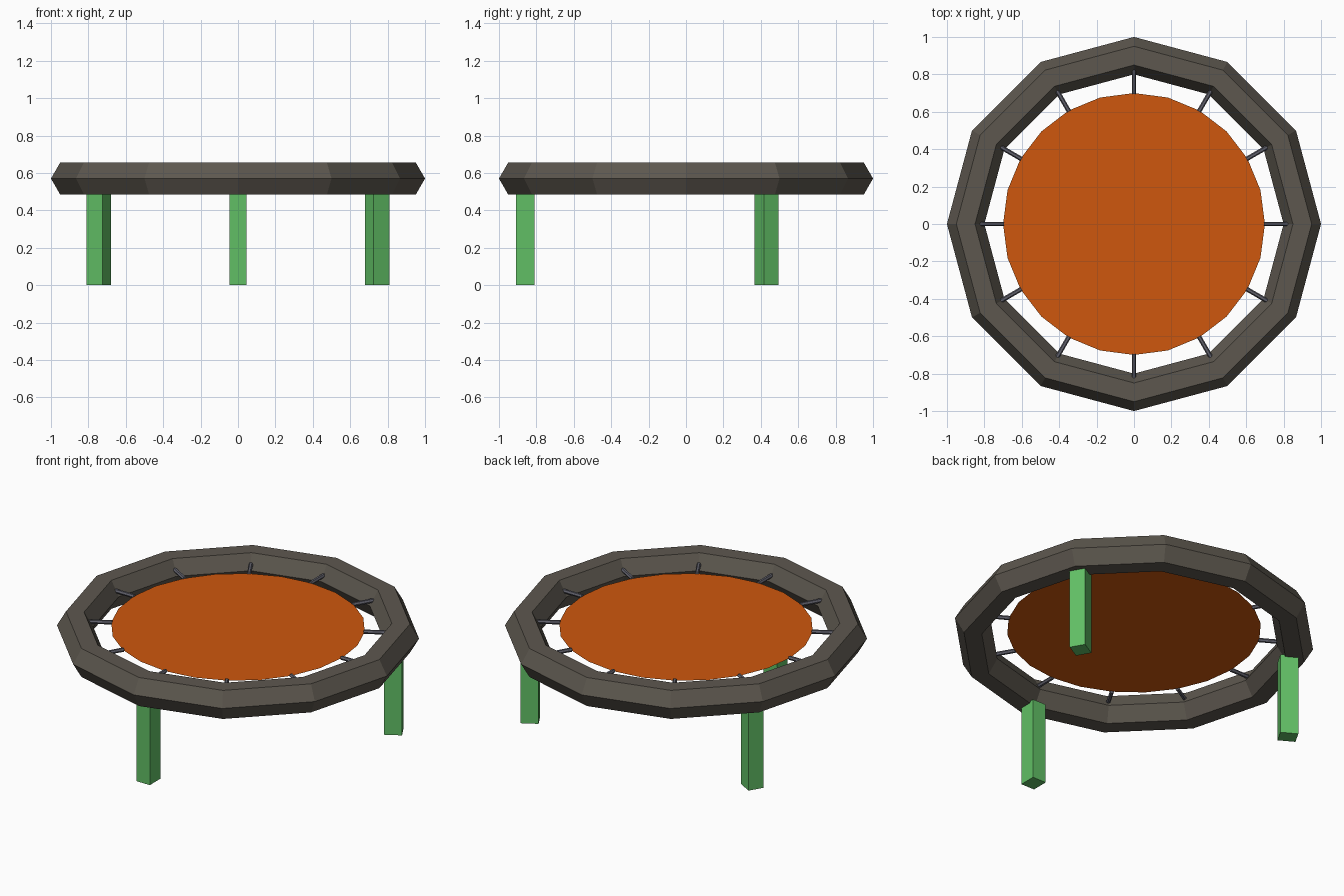
import bpy
from math import radians, cos, sin, pi

if "Cube" in bpy.data.objects:
    bpy.data.objects.remove(bpy.data.objects["Cube"])


def finish(name, color):
    ob = bpy.context.object
    ob.name = name
    mat = bpy.data.materials.get(color[0]) or bpy.data.materials.new(color[0])
    mat.diffuse_color = (*color[1], 1)
    mat.use_nodes = True
    mat.node_tree.nodes["Principled BSDF"].inputs["Base Color"].default_value = mat.diffuse_color
    ob.data.materials.append(mat)
    return ob


FRAME = ("frame_grey", (0.11, 0.097, 0.078))
ORANGE = ("mat_orange", (0.62, 0.095, 0.004))
GREEN = ("leg_green", (0.12, 0.52, 0.13))
STEEL = ("spring_steel", (0.12, 0.12, 0.15))

RING_Z, MAT_Z = 0.57, 0.60

# Twelve-sided padded frame with a hexagonal section
bpy.ops.mesh.primitive_torus_add(major_segments=12, minor_segments=6,
                                 major_radius=0.9, minor_radius=0.1,
                                 location=(0, 0, RING_Z))
ring = finish("frame_ring", FRAME)
ring.data.shade_flat()

# Jumping mat
bpy.ops.mesh.primitive_circle_add(vertices=24, radius=0.7, fill_type='NGON',
                                  location=(0, 0, MAT_Z))
finish("jumping_mat", ORANGE)

# Springs joining the mat to the frame
for i in range(12):
    a = i * pi / 6
    bpy.ops.mesh.primitive_cylinder_add(vertices=6, radius=0.012, depth=0.13,
                                        location=(0.76 * cos(a), 0.76 * sin(a), MAT_Z),
                                        rotation=(0, pi / 2, a))
    finish(f"spring_{i + 1}", STEEL)

# Three square legs, turned to face outward
for name, deg in (("front_leg", -90), ("back_right_leg", 30), ("back_left_leg", 150)):
    a, h = radians(deg), 0.495
    bpy.ops.mesh.primitive_cube_add(size=1, location=(0.86 * cos(a), 0.86 * sin(a), h / 2),
                                    rotation=(0, 0, a), scale=(0.1, 0.09, h))
    finish(name, GREEN)
